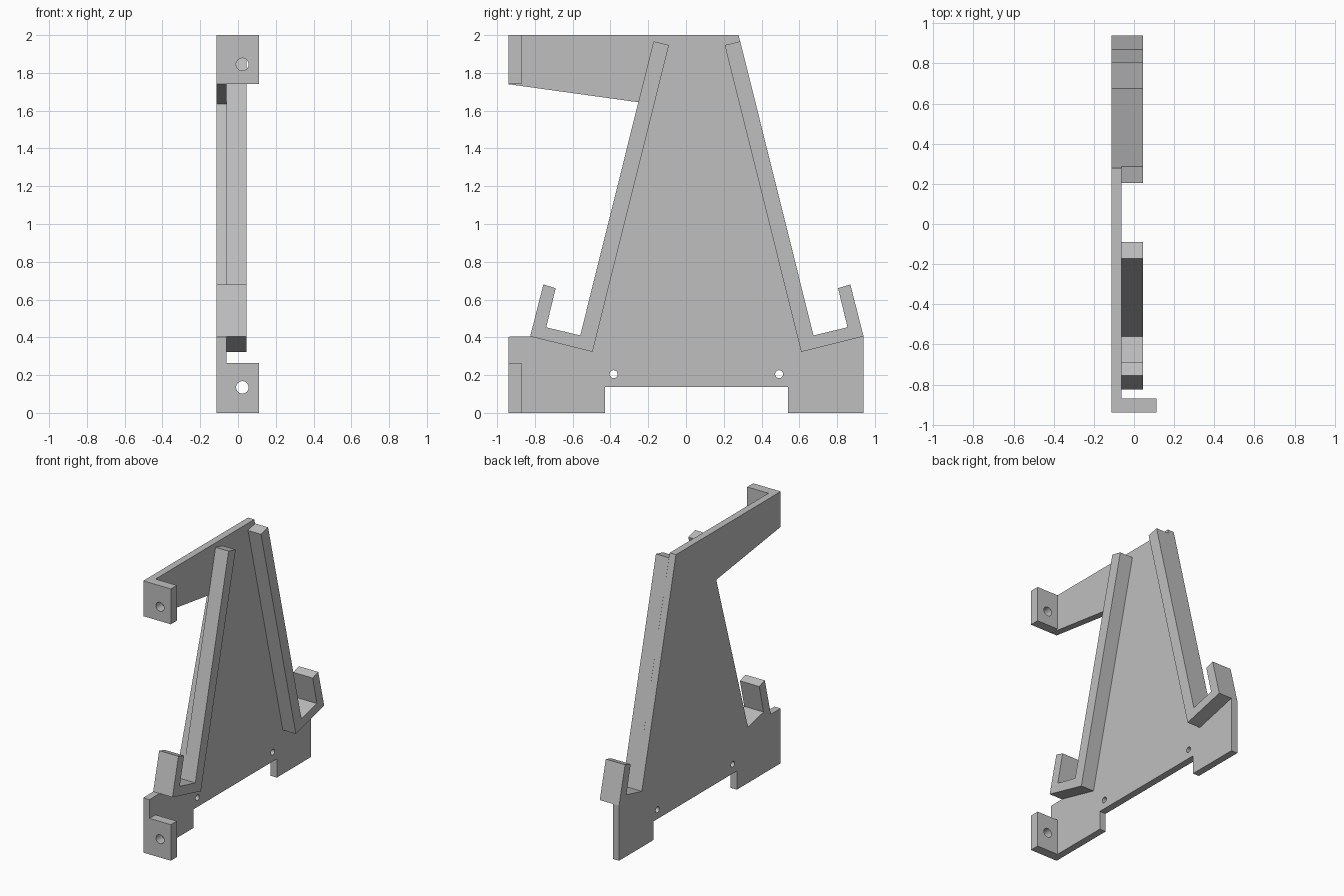
import bpy
import bmesh
import math
from mathutils import Vector

cube = bpy.data.objects.get("Cube")
if cube:
    bpy.data.objects.remove(cube, do_unlink=True)

grey = bpy.data.materials.new("plain_grey")
grey.use_nodes = True
grey.diffuse_color = (0.52, 0.52, 0.52, 1)
grey.node_tree.nodes["Principled BSDF"].inputs["Base Color"].default_value = grey.diffuse_color


def circle(center, radius, sides=32):
    angles = [2 * math.pi * i / sides for i in range(sides)]
    return [(center[0] + radius * math.cos(a), center[1] + radius * math.sin(a)) for a in angles]


def extruded(name, outline, holes, place, depth):
    """Fill an outline with holes and extrude it by a depth vector."""
    bm = bmesh.new()
    for loop in [outline] + holes:
        verts = [bm.verts.new(place(*p)) for p in loop]
        for i, v in enumerate(verts):
            bm.edges.new((verts[i - 1], v))
    bmesh.ops.triangle_fill(bm, use_beauty=True, use_dissolve=False, edges=bm.edges[:])
    result = bmesh.ops.extrude_face_region(bm, geom=bm.faces[:], use_keep_orig=True)
    moved = [g for g in result["geom"] if isinstance(g, bmesh.types.BMVert)]
    bmesh.ops.translate(bm, verts=moved, vec=Vector(depth))
    bmesh.ops.recalc_face_normals(bm, faces=bm.faces[:])
    mesh = bpy.data.meshes.new(name)
    bm.to_mesh(mesh)
    bm.free()
    mesh.materials.append(grey)
    obj = bpy.data.objects.new(name, mesh)
    bpy.context.collection.objects.link(obj)
    return obj


BACK, MID, RAIL, TAB = -0.113, -0.062, 0.044, 0.111
FRONT, REAR = -0.94, 0.94


def mirrored(points):
    return [(0.115 - y, z) for y, z in points]


# Hook outline shared by the plate and the rails, from outer heel to rail foot
hook = [(-0.825, 0.405), (-0.755, 0.68), (-0.69, 0.66), (-0.74, 0.453), (-0.56, 0.41)]

# Side plate with feet, hooks and the long upper arm
plate = [(FRONT, 0), (FRONT, 0.403)] + hook
plate += [(-0.19, 1.636), (FRONT, 1.74), (FRONT, 2), (0.278, 2)]
plate += mirrored(hook)[::-1]
plate += [(REAR, 0), (0.54, 0), (0.54, 0.137), (-0.43, 0.137), (-0.43, 0)]
screw_holes = [circle((y, 0.205), 0.021) for y in (-0.383, 0.493)]
extruded("side_plate", plate, screw_holes, lambda y, z: (BACK, y, z), (MID - BACK, 0, 0))

# Raised rails ending in hooks
rail = hook + [(-0.172, 1.967), (-0.09, 1.947), (-0.495, 0.323)]
for name, outline in (("front_rail", rail), ("rear_rail", mirrored(rail))):
    extruded(name, outline, [], lambda y, z: (MID, y, z), (RAIL - MID, 0, 0))

# Mounting tabs with a bolt hole
for name, low, high, hole_z in (("upper_tab", 1.74, 2, 1.845), ("lower_tab", 0, 0.265, 0.135)):
    outline = [(MID, low), (TAB, low), (TAB, high), (MID, high)]
    extruded(name, outline, [circle((0.023, hole_z), 0.033)],
             lambda x, z: (x, FRONT, z), (0, 0.07, 0))
